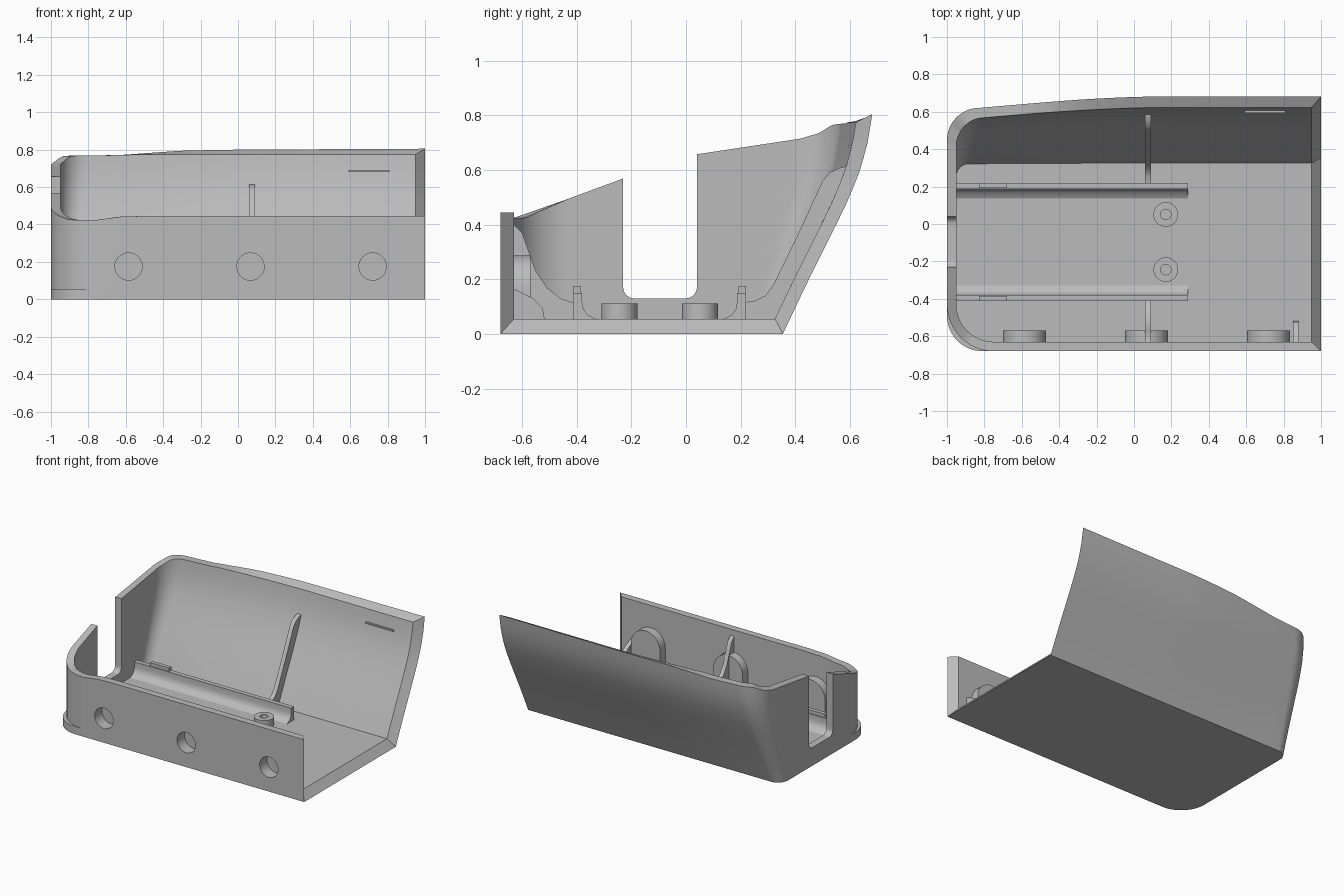
import bpy, bmesh
from math import sin, cos, pi, radians

if "Cube" in bpy.data.objects:
    bpy.data.objects.remove(bpy.data.objects["Cube"])

grey = bpy.data.materials.new("plain grey")
grey.use_nodes = True
colour = (0.5, 0.5, 0.5, 1)
grey.diffuse_color = colour
grey.node_tree.nodes["Principled BSDF"].inputs["Base Color"].default_value = colour

WALL, FLOOR, ROWS = 0.05, 0.055, 14


def finish(name, bm):
    bmesh.ops.remove_doubles(bm, verts=bm.verts, dist=1e-5)
    bmesh.ops.dissolve_degenerate(bm, edges=bm.edges, dist=1e-5)
    bmesh.ops.recalc_face_normals(bm, faces=bm.faces)
    mesh = bpy.data.meshes.new(name)
    bm.to_mesh(mesh)
    bm.free()
    mesh.materials.append(grey)
    obj = bpy.data.objects.new(name, mesh)
    bpy.context.collection.objects.link(obj)
    return obj


def prism(name, points, axis, a, b):
    """Extrude a flat profile along an axis from a to b."""
    place = {"x": lambda p, d: (d, p[0], p[1]),
             "y": lambda p, d: (p[0], d, p[1]),
             "z": lambda p, d: (p[0], p[1], d)}[axis]
    bm = bmesh.new()
    low = [bm.verts.new(place(p, a)) for p in points]
    high = [bm.verts.new(place(p, b)) for p in points]
    bm.faces.new(low)
    bm.faces.new(high)
    for i in range(len(points)):
        j = (i + 1) % len(points)
        bm.faces.new((low[i], low[j], high[j], high[i]))
    return finish(name, bm)


def box(name, x0, x1, y0, y1, z0, z1):
    return prism(name, [(x0, y0), (x1, y0), (x1, y1), (x0, y1)], "z", z0, z1)


def arc(cx, cy, r, start, end, n):
    return [(cx + r * cos(radians(start + (end - start) * i / n)),
             cy + r * sin(radians(start + (end - start) * i / n))) for i in range(n + 1)]


def cut(obj, cutter):
    mod = obj.modifiers.new("cut", "BOOLEAN")
    mod.operation, mod.solver, mod.object = "DIFFERENCE", "EXACT", cutter
    bpy.context.view_layer.objects.active = obj
    bpy.ops.object.modifier_apply(modifier="cut")


def interp(table, v):
    for (a, fa), (b, fb) in zip(table, table[1:]):
        if v <= b:
            return fa + (fb - fa) * max(0, v - a) / (b - a)
    return table[-1][1]


# Profiles: back wall lean and rim heights
BACK = [(0, .355), (.1, .402), (.2, .45), (.3, .5), (.4, .55), (.5, .598),
        (.6, .638), (.7, .665), (.81, .683)]
FRONT_RIM = [(-.75, .425), (-.6, .445), (1, .445)]
SIDE_RIM = [(-.63, .425), (-.23, .565), (-.12, .605), (-.08, .637), (.04, .655),
            (.45, .715), (.53, .735), (.58, .765), (.62, .77)]
BACK_RIM = [(-.65, .77), (-.3, .795), (0, .8), (1, .805)]


def bow(x, z):
    return .06 * z / .8 * min(1, max(0, .1 - x) / .95) ** 1.5


def outline(z, inner=False, rf=.25):
    """Open U-shaped outline at height z, running front, end, back."""
    t = WALL if inner else 0
    x0, x1, yf = t - 1, 1 - t, t - .68
    yb = interp(BACK, z) - 1.1 * t
    rb = .08 + .12 * z - .4 * t
    yc = yb - bow(x0 + rb, z)
    front = [(x1 + (x0 + rf - x1) * i / 14, yf) for i in range(14)]
    corner = arc(x0 + rf, yf + rf, rf, 270, 180, 12)
    ya, ye = corner[-1][1], yc - rb
    side = [(x0, ya + (ye - ya) * i / 24) for i in range(1, 24)]
    back_corner = arc(x0 + rb, yc - rb, rb, 180, 90, 12)
    xs = [x0 + rb + (x1 - x0 - rb) * i / 20 for i in range(1, 21)]
    return front + corner + side + back_corner + [(x, yb - bow(x, z)) for x in xs]


# Tray shell: floor, front wall, rounded end and leaning back wall
ref = outline(.75)
count = len(ref)
rim = [interp(FRONT_RIM, x) if i < 14 else interp(BACK_RIM, x) if i >= count - 20
       else interp(SIDE_RIM, y) for i, (x, y) in enumerate(ref)]
bm = bmesh.new()


def ring(heights, **kw):
    return [bm.verts.new((*outline(z, **kw)[i], z)) for i, z in enumerate(heights)]


def levels(k, top):
    return [FLOOR + (h - FLOOR) * k / ROWS for h in top]


outer = [ring([0] * count, rf=.19), ring([FLOOR] * count, rf=.19)]
outer += [ring(levels(k, rim)) for k in range(ROWS + 1)]
inner_rim = [min(h, .775) for h in rim]
inner = [ring(levels(k, inner_rim), inner=True, rf=.2) for k in range(ROWS + 1)]
loop = outer + inner[::-1]
for a, b in zip(loop, loop[1:]):
    for i in range(count - 1):
        bm.faces.new((a[i], a[i + 1], b[i + 1], b[i]))
bm.faces.new(outer[0])
bm.faces.new(inner[0])
for e in (0, -1):
    bm.faces.new((outer[0][e], outer[1][e], inner[0][e]))
    for k in range(ROWS):
        bm.faces.new((outer[k + 2][e], outer[k + 3][e], inner[k + 1][e], inner[k][e]))
bm.faces.new((outer[0][0], outer[0][-1], inner[0][-1], inner[0][0]))
shell = finish("tray_shell", bm)

# Slot in the end wall
r = .04
slot = prism("slot_cutter", [(-.23, 1)] + arc(-.23 + r, .13 + r, r, 180, 270, 6)
             + arc(.04 - r, .13 + r, r, 270, 360, 6) + [(.04, 1)], "x", -1.2, -.85)
cut(shell, slot)
bpy.data.objects.remove(slot)

# Rib joining the front wall to the near rail
front_rib = prism("front_rib", [
    (-.65, .04), (-.65, .40), (-.63, .40), (-.6, .37), (-.575, .3), (-.55, .23),
    (-.51, .17), (-.46, .13), (-.4, .11), (-.4, .04)], "x", .06, .09)

# Arched pockets behind round holes in the front wall
for n, x in enumerate((-.585, .067, .72)):
    pocket = prism(f"hole_pocket_{n + 1}", [(x - .115, .04)] + arc(x, .172, .115, 180, 0, 20)
                   + [(x + .115, .04)], "y", -.64, -.57)
    hole = prism("hole_cutter", arc(x, .175, .073, 0, 348.75, 31), "y", -.8, -.597)
    for part in (shell, pocket) + ((front_rib,) if n == 1 else ()):
        cut(part, hole)
    bpy.data.objects.remove(hole)

# Rib climbing the back wall
prism("back_rib", [(.2, .04), (.2, .115), (.25, .12), (.29, .14), (.32, .18), (.42, .385),
                   (.5, .56), (.525, .59), (.56, .607), (.61, .62), (.63, .62),
                   (.58, .5), (.37, .04)], "x", .06, .09)

# Small gusset near the open end and ledge on the back wall
prism("front_gusset", [(-.65, .04), (-.65, .165), (-.63, .165), (-.56, .13),
                       (-.525, .095), (-.515, .04)], "x", .85, .88)
box("back_ledge", .59, .81, .593, .63, .68, .69)

# Rails with flared feet and clip tabs, mirrored about the slot centre
MID = -.0965
profile = [(.22, .04), (.22, .15), (.187, .15), (.187, .115), (.182, .09),
           (.168, .07), (.135, .054), (.135, .04)]
for side, s in (("back", 1), ("front", -1)):
    flip = (lambda y: y) if s > 0 else (lambda y: 2 * MID - y)
    prism(side + "_rail", [(flip(y), z) for y, z in profile], "x", -.97, .29)
    y0, y1 = sorted((flip(.192), flip(.22)))
    box(side + "_rail_tab", -.83, -.68, y0, y1, .145, .175)

    # Screw posts
    y = MID + s * .1475
    post = prism(side + "_screw_post", arc(.17, y, .066, 0, 348.75, 31), "z", .04, .112)
    bore = prism("bore_cutter", arc(.17, y, .028, 0, 337.5, 15), "z", .06, .2)
    cut(post, bore)
    bpy.data.objects.remove(bore)

# Smooth shading with crisp edges
for obj in bpy.context.scene.objects:
    obj.select_set(obj.type == "MESH")
bpy.context.view_layer.objects.active = shell
bpy.ops.object.shade_smooth_by_angle(angle=radians(30))
